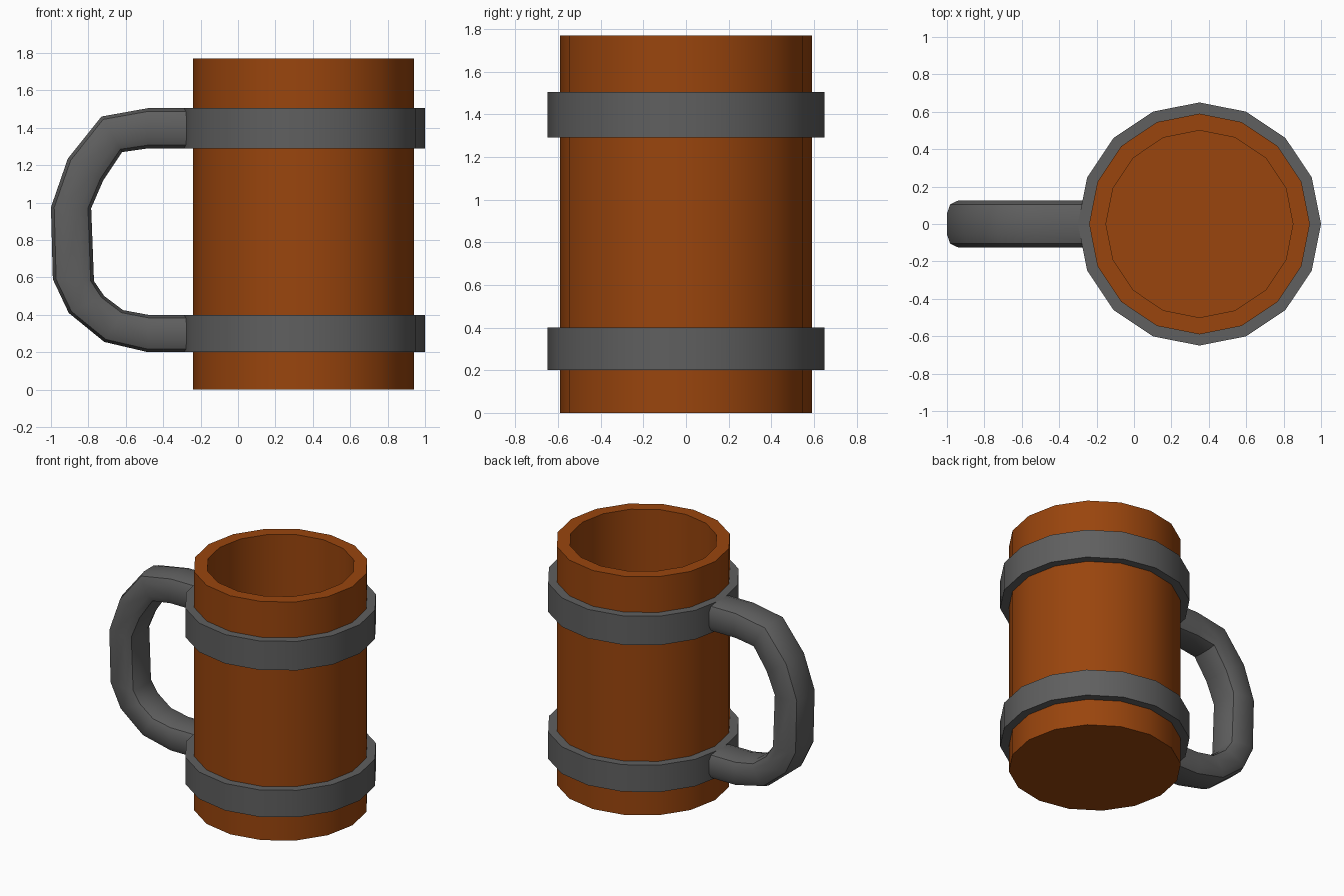
import bpy
import bmesh
from math import cos, sin, pi, radians

if "Cube" in bpy.data.objects:
    bpy.data.objects.remove(bpy.data.objects["Cube"])

SIDES = 16
CENTRE_X = 0.35


def make_material(name, colour):
    mat = bpy.data.materials.new(name)
    mat.use_nodes = True
    mat.diffuse_color = colour
    mat.node_tree.nodes["Principled BSDF"].inputs["Base Color"].default_value = colour
    return mat


def finish(name, bm, mat):
    bmesh.ops.recalc_face_normals(bm, faces=bm.faces)
    mesh = bpy.data.meshes.new(name)
    bm.to_mesh(mesh)
    bm.free()
    mesh.materials.append(mat)
    obj = bpy.data.objects.new(name, mesh)
    bpy.context.collection.objects.link(obj)
    bpy.ops.object.select_all(action="DESELECT")
    obj.select_set(True)
    bpy.context.view_layer.objects.active = obj
    bpy.ops.object.shade_smooth_by_angle(angle=radians(40))
    return obj


def bridge(bm, a, b):
    n = len(a)
    for i in range(n):
        j = (i + 1) % n
        bm.faces.new((a[i], a[j], b[j], b[i]))


def lathe(name, profile, mat, closed):
    """Turn a (radius, z) profile around the mug axis."""
    bm = bmesh.new()
    rings = []
    for r, z in profile:
        angles = [2 * pi * i / SIDES for i in range(SIDES)]
        rings.append([bm.verts.new((CENTRE_X + r * cos(a), r * sin(a), z)) for a in angles])
    for a, b in zip(rings, rings[1:]):
        bridge(bm, a, b)
    if closed:
        bridge(bm, rings[-1], rings[0])
    else:
        bm.faces.new(rings[0])
        bm.faces.new(rings[-1])
    return finish(name, bm, mat)


wood = make_material("brown wood", (0.32, 0.059, 0.004, 1))
iron = make_material("grey iron", (0.115, 0.115, 0.115, 1))

# Hollow body with a thick wall and floor
lathe("mug_body", [(0.59, 0), (0.59, 1.77), (0.5, 1.77), (0.5, 0.09)], wood, False)

# Metal hoops
for name, low, high in (("lower_band", 0.2, 0.4), ("upper_band", 1.29, 1.505)):
    lathe(name, [(0.57, low), (0.65, low), (0.65, high), (0.57, high)], iron, True)

# Handle: outer and inner edge points (x, z) of each rounded section
sections = [
    ((-0.2, 1.505), (-0.2, 1.29)),
    ((-0.48, 1.505), (-0.48, 1.29)),
    ((-0.73, 1.46), (-0.62, 1.27)),
    ((-0.91, 1.235), (-0.72, 1.12)),
    ((-1.0, 0.975), (-0.785, 0.97)),
    ((-0.99, 0.59), (-0.77, 0.58)),
    ((-0.905, 0.41), (-0.715, 0.5)),
    ((-0.715, 0.255), (-0.615, 0.425)),
    ((-0.48, 0.2), (-0.48, 0.4)),
    ((-0.2, 0.2), (-0.2, 0.4)),
]
HALF_WIDTH = 0.125
CORNER = 0.55
bm = bmesh.new()
rings = []
for (ox, oz), (ix, iz) in sections:
    ring = []
    for corner in range(4):
        mid = pi / 4 + corner * pi / 2
        sx, sy = (1 if cos(mid) > 0 else -1), (1 if sin(mid) > 0 else -1)
        for step in (-1, 0, 1):
            a = mid + step * pi / 4
            u = sx * (1 - CORNER) + CORNER * cos(a)
            v = sy * (1 - CORNER) + CORNER * sin(a)
            ring.append(bm.verts.new(((ox + ix) / 2 + u * (ox - ix) / 2,
                                      v * HALF_WIDTH,
                                      (oz + iz) / 2 + u * (oz - iz) / 2)))
    rings.append(ring)
for a, b in zip(rings, rings[1:]):
    bridge(bm, a, b)
bm.faces.new(rings[0])
bm.faces.new(rings[-1])
finish("handle", bm, iron)
